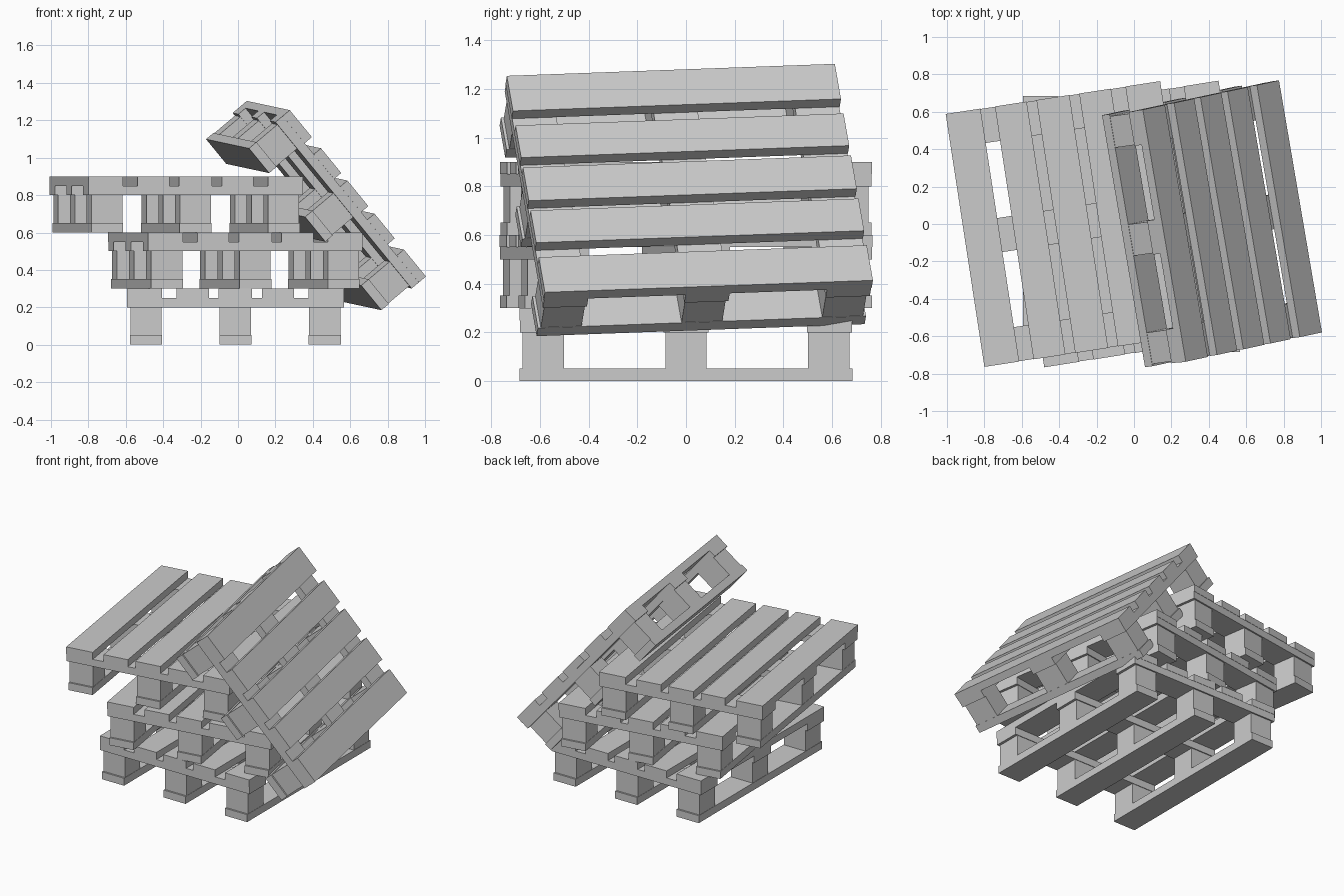
import bpy, bmesh, math
from mathutils import Matrix, Vector

if "Cube" in bpy.data.objects:
    bpy.data.objects.remove(bpy.data.objects["Cube"])

HX, HY, H = 0.58, 0.684, 0.30   # half width, half length, height of one pallet


def add_box(bm, x0, x1, y0, y1, z0, z1):
    m = Matrix.Translation(((x0 + x1) / 2, (y0 + y1) / 2, (z0 + z1) / 2))
    s = Matrix.Diagonal((x1 - x0, y1 - y0, z1 - z0, 1))
    bmesh.ops.create_cube(bm, size=1, matrix=m @ s)


def pallet_mesh():
    bm = bmesh.new()
    # runners on the floor, with three blocks on each
    for x in (-0.478, 0, 0.478):
        add_box(bm, x - 0.086, x + 0.086, -HY, HY, 0, 0.052)
        for y in (-0.587, 0, 0.587):
            add_box(bm, x - 0.084, x + 0.084, y - 0.085, y + 0.085, 0.052, 0.20)
    # cross boards over the blocks
    for y in (-0.59, 0, 0.59):
        add_box(bm, -HX, HX, y - 0.092, y + 0.092, 0.20, 0.25)
    # deck boards
    for x, w in ((-0.486, 0.188), (-0.228, 0.172), (0, 0.178), (0.228, 0.172), (0.486, 0.188)):
        add_box(bm, x - w / 2, x + w / 2, -HY, HY, 0.25, H)
    mesh = bpy.data.meshes.new("pallet")
    bm.to_mesh(mesh)
    bm.free()
    return mesh


mesh = pallet_mesh()


def place(name, matrix):
    ob = bpy.data.objects.new(name, mesh)
    bpy.context.collection.objects.link(ob)
    ob.matrix_world = matrix


# stack of three pallets
for name, x, level, turn in (("bottom_pallet", -0.014, 0, 0),
                             ("middle_pallet", -0.014, 1, 9),
                             ("top_pallet", -0.33, 2, 8.7)):
    place(name, Matrix.Translation((x, 0, level * H)) @ Matrix.Rotation(math.radians(turn), 4, 'Z'))

# pallet leaning against the stack, placed by its own axes
ay = Vector((-0.168, 0.985, 0.036)).normalized()
az = Vector((0.628, 0.134, -0.767)).cross(ay).normalized()
ax = ay.cross(az)
rot = Matrix((ax, ay, az)).transposed().to_4x4()
place("leaning_pallet", Matrix.Translation((0.412, 0.0, 0.738)) @ rot @ Matrix.Translation((0, 0, -H / 2)))
